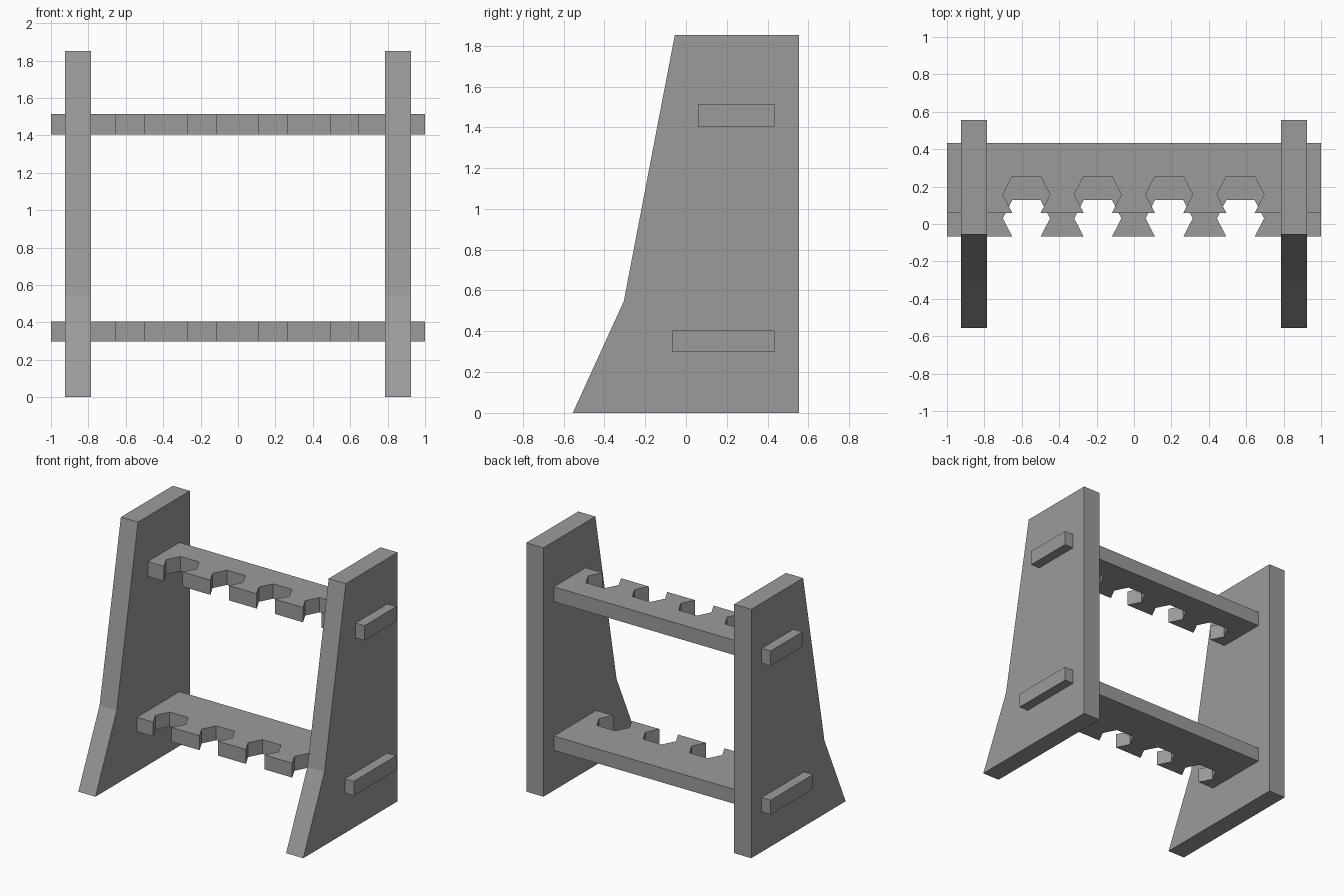
import bpy
import bmesh
from mathutils import Vector

if "Cube" in bpy.data.objects:
    bpy.data.objects.remove(bpy.data.objects["Cube"])

# Dark grey finish shared by all parts
finish = bpy.data.materials.new("dark_grey")
finish.diffuse_color = (0.33, 0.33, 0.33, 1)
finish.use_nodes = True
finish.node_tree.nodes["Principled BSDF"].inputs["Base Color"].default_value = finish.diffuse_color


def extrude_profile(name, points, direction):
    """Make a solid by extruding a flat outline along a direction."""
    bm = bmesh.new()
    face = bm.faces.new([bm.verts.new(p) for p in points])
    ext = bmesh.ops.extrude_face_region(bm, geom=[face])
    moved = [g for g in ext["geom"] if isinstance(g, bmesh.types.BMVert)]
    bmesh.ops.translate(bm, verts=moved, vec=Vector(direction))
    bmesh.ops.recalc_face_normals(bm, faces=bm.faces)
    mesh = bpy.data.meshes.new(name)
    bm.to_mesh(mesh)
    bm.free()
    mesh.materials.append(finish)
    obj = bpy.data.objects.new(name, mesh)
    bpy.context.collection.objects.link(obj)
    return obj


# Side panels with a kinked, sloping front edge
PANEL = [(-0.555, 0), (0.555, 0), (0.555, 1.852), (-0.055, 1.852), (-0.305, 0.547)]
for name, x in (("left_panel", -0.926), ("right_panel", 0.785)):
    extrude_profile(name, [(x, y, z) for y, z in PANEL], (0.141, 0, 0))

# Hexagonal notch, as offsets from its centre and the shelf's front edge
NOTCH = [(-0.076, 0), (-0.126, 0.097), (-0.076, 0.194),
         (0.076, 0.194), (0.126, 0.097), (0.076, 0)]
NOTCH_CENTRES = [-0.575 + 0.3815 * i for i in range(4)]


# Notched shelves whose ends pass through the panels
def shelf(name, front, bottom, top):
    back = 0.433
    outline = [(-1, back), (-1, front)]
    for cx in NOTCH_CENTRES:
        outline += [(cx + dx, front + dy) for dx, dy in NOTCH]
    outline += [(1, front), (1, back)]
    extrude_profile(name, [(x, y, bottom) for x, y in outline], (0, 0, top - bottom))


shelf("lower_shelf", -0.067, 0.298, 0.405)
shelf("upper_shelf", 0.06, 1.405, 1.515)
